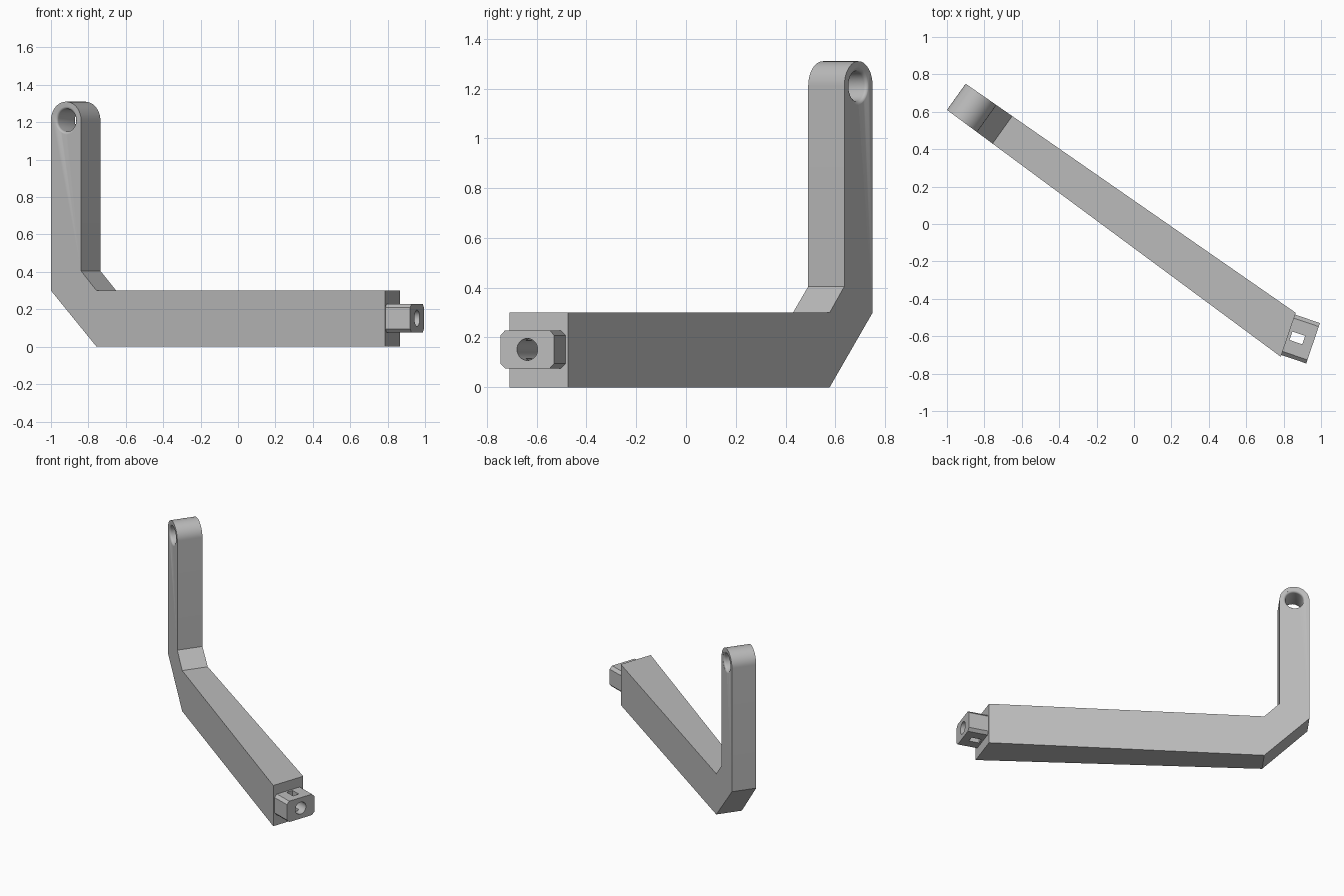
import bpy, bmesh, math
from mathutils import Vector, Matrix

cube = bpy.data.objects.get("Cube")
if cube:
    bpy.data.objects.remove(cube, do_unlink=True)

grey = bpy.data.materials.new("plain grey")
grey.use_nodes = True
grey.diffuse_color = (0.5, 0.5, 0.5, 1)
grey.node_tree.nodes["Principled BSDF"].inputs["Base Color"].default_value = (0.5, 0.5, 0.5, 1)


def make_object(name, bm):
    bmesh.ops.recalc_face_normals(bm, faces=bm.faces)
    mesh = bpy.data.meshes.new(name)
    bm.to_mesh(mesh)
    bm.free()
    mesh.materials.append(grey)
    obj = bpy.data.objects.new(name, mesh)
    bpy.context.collection.objects.link(obj)
    return obj


def loft(name, rings):
    """Skin equal-length closed rings and cap both ends."""
    bm = bmesh.new()
    loops = [[bm.verts.new(p) for p in ring] for ring in rings]
    for a, b in zip(loops, loops[1:]):
        for i in range(len(a)):
            j = (i + 1) % len(a)
            bm.faces.new((a[i], a[j], b[j], b[i]))
    bm.faces.new(loops[0])
    bm.faces.new(loops[-1])
    return make_object(name, bm)


def lathe(name, origin, axis, stations, sides=48):
    """Round solid along an axis from (distance, radius) stations."""
    turn = Vector(axis).to_track_quat('Z', 'Y').to_matrix()
    angles = [math.tau * i / sides for i in range(sides)]
    return loft(name, [[origin + turn @ Vector((r * math.cos(a), r * math.sin(a), d))
                        for a in angles] for d, r in stations])


def cut(obj, cutter):
    """Subtract the cutter, bake the result and discard the cutter."""
    mod = obj.modifiers.new("cut", 'BOOLEAN')
    mod.operation, mod.solver, mod.object = 'DIFFERENCE', 'EXACT', cutter
    graph = bpy.context.evaluated_depsgraph_get()
    baked = bpy.data.meshes.new_from_object(obj.evaluated_get(graph))
    obj.modifiers.clear()
    obj.data = baked
    bpy.data.objects.remove(cutter, do_unlink=True)


# Bent arm: one side profile skinned between two slightly diverging walls
FRONT = (Vector((-1, 0.61, 0)), Vector((0.785, -0.71, 0)))
BACK = (Vector((-0.9, 0.75, 0)), Vector((0.865, -0.475, 0)))
EYE_R, EYE_Z = 0.1, 1.21


def wall_point(wall, s, z):
    start, end = wall
    p = end if s is None else start + (end - start).normalized() * s
    return Vector((p.x, p.y, z))


profile = [(None, 0), (0.303, 0), (0, 0.3)]
profile += [(EYE_R - EYE_R * math.cos(math.pi * i / 32), EYE_Z + EYE_R * math.sin(math.pi * i / 32))
            for i in range(33)]
profile += [(0.2, 0.405), (0.303, 0.3), (None, 0.3)]
arm = loft("bent_arm", [[wall_point(w, s, z) for s, z in profile] for w in (FRONT, BACK)])

# Eye hole with rounded rims on both faces
near, far = (wall_point(w, EYE_R, EYE_Z) for w in (FRONT, BACK))
depth = (far - near).length
rim = 0.015
half = [(-0.05, 0.06 + rim)] + [
    (rim * (1 - math.cos(a)), 0.06 + rim * (1 - math.sin(a)))
    for a in [math.pi / 2 * i / 6 for i in range(7)]]
stations = half + [(depth - d, r) for d, r in reversed(half)]
cut(arm, lathe("eye_cutter", near, far - near, stations))

# End connector: chamfered block lying along the end face normal
across = (BACK[1] - FRONT[1]).normalized()
out = across.cross(Vector((0, 0, 1)))
base = (FRONT[1] + BACK[1]) / 2 + Vector((0, 0, 0.152))
LENGTH, W, H, C = 0.14, 0.114, 0.077, 0.02
octagon = [(W, C - H), (W, H - C), (W - C, H), (C - W, H),
           (-W, H - C), (-W, C - H), (C - W, -H), (W - C, -H)]


def block(name, outline, start, end):
    return loft(name, [[base + out * d + across * v + Vector((0, 0, z)) for v, z in outline]
                       for d in (start, end)])


tip = block("end_connector", octagon, 0, LENGTH)

# Vertical nut slot and lengthwise screw hole
slot = [(0.024, -0.2), (0.024, 0.2), (-0.024, 0.2), (-0.024, -0.2)]
cut(tip, block("slot_cutter", slot, 0.015, 0.087))
for part in (tip, arm):
    cut(part, lathe("screw_cutter", base - out * 0.12, out, [(0, 0.044), (0.4, 0.044)]))

# Smooth round surfaces, keep hard edges
bpy.ops.object.select_all(action='DESELECT')
for part in (arm, tip):
    part.select_set(True)
bpy.context.view_layer.objects.active = arm
bpy.ops.object.shade_smooth_by_angle(angle=math.radians(30))
